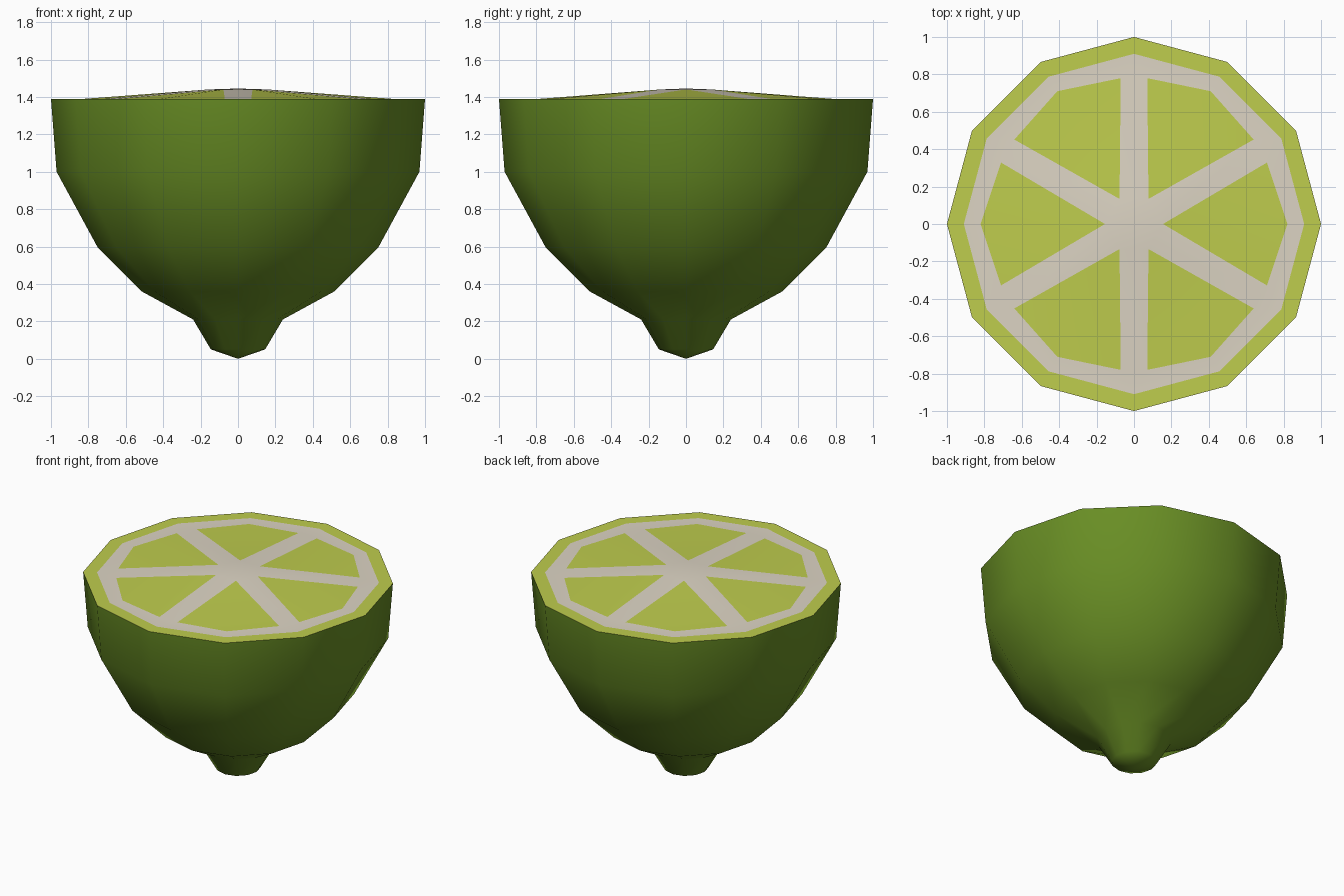
import bpy, bmesh, math

if "Cube" in bpy.data.objects:
    bpy.data.objects.remove(bpy.data.objects["Cube"])

def material(name, rgb):
    m = bpy.data.materials.new(name)
    m.diffuse_color = (*rgb, 1)
    m.use_nodes = True
    m.node_tree.nodes["Principled BSDF"].inputs["Base Color"].default_value = m.diffuse_color
    return m

PEEL = material("dark green peel", (0.14, 0.27, 0.018))
FLESH = material("lime flesh", (0.52, 0.61, 0.075))
PITH = material("pale pith", (0.72, 0.66, 0.55))

def finish(name, bm, mats):
    me = bpy.data.meshes.new(name)
    bm.to_mesh(me)
    bm.free()
    for m in mats:
        me.materials.append(m)
    ob = bpy.data.objects.new(name, me)
    bpy.context.collection.objects.link(ob)
    bpy.ops.object.select_all(action='DESELECT')
    ob.select_set(True)
    bpy.context.view_layer.objects.active = ob
    bpy.ops.object.shade_smooth_by_angle(angle=math.radians(60))
    return ob

def polar(r, deg, z):
    a = math.radians(deg)
    return (r * math.cos(a), r * math.sin(a), z)

def ring(bm, r, z):
    return [bm.verts.new(polar(r, 30 * i, z)) for i in range(12)]

# Peel: twelve-sided lathe with a nub at the bottom
bm = bmesh.new()
profile = [(0.145, 0.05), (0.24, 0.21), (0.515, 0.36), (0.75, 0.595), (0.97, 1.0), (1.0, 1.39)]
rings = [ring(bm, r, z) for r, z in profile]
tip = bm.verts.new((0, 0, 0))
for i in range(12):
    j = (i + 1) % 12
    bm.faces.new((tip, rings[0][j], rings[0][i]))
    for a, b in zip(rings, rings[1:]):
        bm.faces.new((a[i], a[j], b[j], b[i]))
finish("peel", bm, [PEEL])

# Cut face: rim, pith ring, six segments between spokes, raised hub
bm = bmesh.new()
Z = 1.39
rim, pith = ring(bm, 1.0, Z), ring(bm, 0.91, Z)

def face(mat, *verts):
    bm.faces.new(verts).material_index = mat

segments = []
for k in range(6):
    a = 60 * k
    segments.append([bm.verts.new(polar(r, a + d, z)) for r, d, z in
                     ((0.155, 0, 1.44), (0.783, -24.8, Z), (0.82, 0, Z), (0.783, 24.8, Z))])
centre = bm.verts.new((0, 0, 1.445))
for i in range(12):
    j = (i + 1) % 12
    face(0, rim[i], rim[j], pith[j], pith[i])
for k in range(6):
    inner, right, mid, left = segments[k]
    inner2, right2, mid2, left2 = segments[(k + 1) % 6]
    p0, p1, p2 = (pith[(2 * k + n) % 12] for n in range(3))
    face(0, inner, right, mid)
    face(0, inner, mid, left)
    face(1, inner, left, right2, inner2)
    face(1, centre, inner, inner2)
    face(1, mid, p0, p1, left)
    face(1, left, p1, right2)
    face(1, right2, p1, p2, mid2)
finish("cut_face", bm, [FLESH, PITH])
